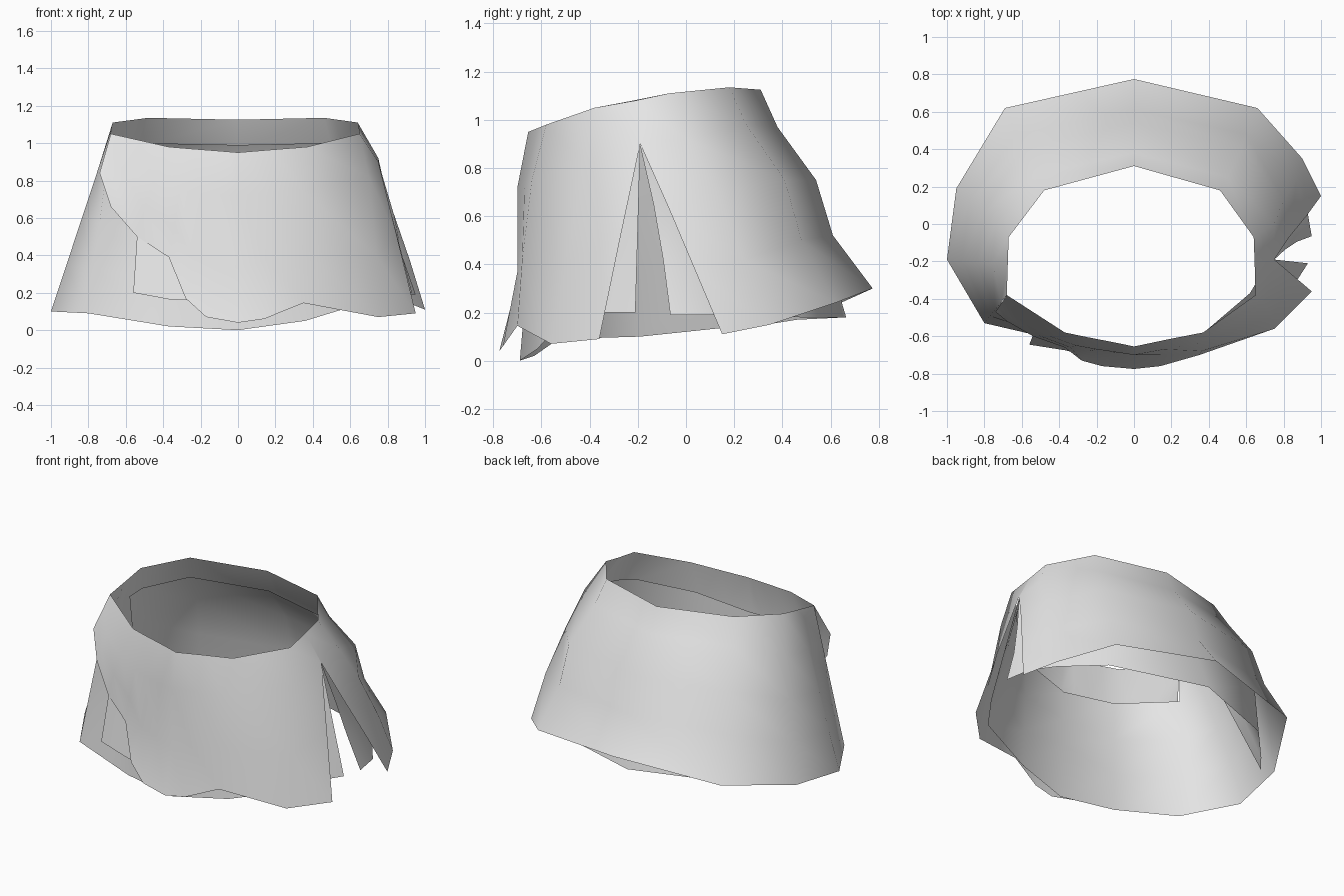
import bpy, bmesh, math

cube = bpy.data.objects.get("Cube")
if cube:
    bpy.data.objects.remove(cube, do_unlink=True)

# Single cloth colour
cloth = bpy.data.materials.new("grey cloth")
cloth.use_nodes = True
grey = (0.8, 0.8, 0.8, 1)
cloth.diffuse_color = grey
cloth.node_tree.nodes["Principled BSDF"].inputs["Base Color"].default_value = grey


def panel(name, columns, angle=60):
    """Skin cloth between neighbouring columns of points; None leaves a gap."""
    bm = bmesh.new()
    grid = [[p and bm.verts.new(p) for p in col] for col in columns]
    for a, b in zip(grid, grid[1:]):
        for i in range(len(a) - 1):
            corners = (a[i], a[i + 1], b[i + 1], b[i])
            if all(corners):
                bm.faces.new(corners)
    me = bpy.data.meshes.new(name)
    bm.to_mesh(me)
    bm.free()
    me.materials.append(cloth)
    ob = bpy.data.objects.new(name, me)
    bpy.context.collection.objects.link(ob)
    bpy.ops.object.select_all(action='DESELECT')
    ob.select_set(True)
    bpy.context.view_layer.objects.active = ob
    bpy.ops.object.shade_smooth_by_angle(angle=math.radians(angle))


def straight(top, bottom, rows=5):
    """Evenly spaced points from top to hem."""
    return [tuple(a + (b - a) * i / (rows - 1) for a, b in zip(top, bottom))
            for i in range(rows)]


# Front wrap panel, cut away diagonally at its free edge, waist to hem
panel("front_wrap_panel", [
    straight((-.68, -.38, 1.05), (-.74, -.47, .84), 4),
    [(-.525, -.48, 1.015), (-.62, -.50, .85), (-.65, -.51, .75), (-.68, -.52, .66)],
    [(-.37, -.58, .98), (-.45, -.60, .78), (-.50, -.60, .65), (-.54, -.60, .50)],
    [(-.25, -.605, .97), (-.31, -.65, .75), (-.34, -.66, .55), (-.37, -.66, .39)],
    [(-.12, -.63, .96), (-.20, -.67, .73), (-.24, -.68, .40), (-.28, -.73, .17)],
    [(-.06, -.642, .955), (-.10, -.685, .725), (-.12, -.69, .36), (-.17, -.76, .07)],
    [(0, -.655, .95), (0, -.70, .72), (0, -.70, .33), (0, -.775, .04)],
    [(.18, -.617, .965), (.165, -.67, .735), (.15, -.70, .37), (.14, -.76, .06)],
    [(.37, -.58, .98), (.34, -.64, .75), (.36, -.68, .42), (.35, -.70, .145)],
    [(.65, -.38, 1.05), (.70, -.42, .82), (.74, -.50, .40), (.75, -.56, .07)],
    [(.645, -.21, 1.08), (.75, -.19, .90), (.85, -.275, .50), (.95, -.36, .09)],
])

# Back panel, from the side slit around the back, then on beneath the front
# wrap with a lower top edge until it reaches the slit again
panel("back_and_under_panel", [
    [(.645, -.21, 1.08), (.75, -.19, .90), (.83, -.07, .63), (.92, .04, .37), (1, .15, .11)],
    [(.64, -.07, 1.11), (.75, .0, .92), (.80, .13, .70), (.87, .24, .42), (.90, .35, .15)],
    [(.46, .18, 1.135), (.50, .25, .98), (.58, .41, .75), (.60, .48, .50), (.66, .62, .24)],
    [(0, .31, 1.125), (0, .38, .97), (0, .54, .75), (0, .61, .52), (0, .775, .30)],
    [(-.48, .18, 1.135), (-.53, .26, .98), (-.59, .41, .75), (-.63, .48, .50), (-.69, .62, .23)],
    straight((-.67, -.07, 1.11), (-.95, .19, .14)),
    straight((-.675, -.22, 1.08), (-1, -.19, .10)),
    straight((-.68, -.38, 1.05), (-.80, -.53, .09)),
    [None] + straight((-.36, -.61, .75), (-.37, -.63, .02), 4),
    [None, (0, -.66, .72), (0, -.66, .53), (0, -.66, .35), (0, -.69, 0)],
    [None] + straight((.35, -.60, .78), (.36, -.615, .05), 4),
    [None] + straight((.62, -.37, .88), (.72, -.52, .16), 4),
    [None] + straight((.68, -.27, .90), (.85, -.335, .20), 4),
    [None] + straight((.75, -.19, .89), (.93, -.21, .20), 4),
])

# Under layer hanging inside the back panel, ending at the slit
panel("back_under_layer", [
    straight((-.69, -.16, .95), (-.86, .17, .13), 4),
    straight((-.67, -.05, .97), (-.78, .27, .14), 4),
    [(-.49, .19, 1.0), (-.56, .37, .75), (-.59, .43, .50), (-.60, .46, .17)],
    [(0, .32, .99), (0, .50, .75), (0, .57, .50), (-.03, .665, .18)],
    [(.46, .19, 1.0), (.54, .37, .75), (.56, .43, .50), (.60, .48, .18)],
    straight((.64, -.05, .97), (.82, .25, .19), 4),
    straight((.69, -.12, .92), (.92, .11, .19), 4),
    [(.75, -.19, .89), (.81, -.135, .65), (.87, -.095, .42), (.95, -.065, .19)],
])

# Turned-in flap below the free edge of the wrap
panel("wrap_edge_flap", [
    [(-.54, -.595, .50), (-.56, -.645, .20)],
    [(-.37, -.645, .39), (-.37, -.675, .165)],
    [(-.28, -.655, .38), (-.27, -.70, .16)],
])
